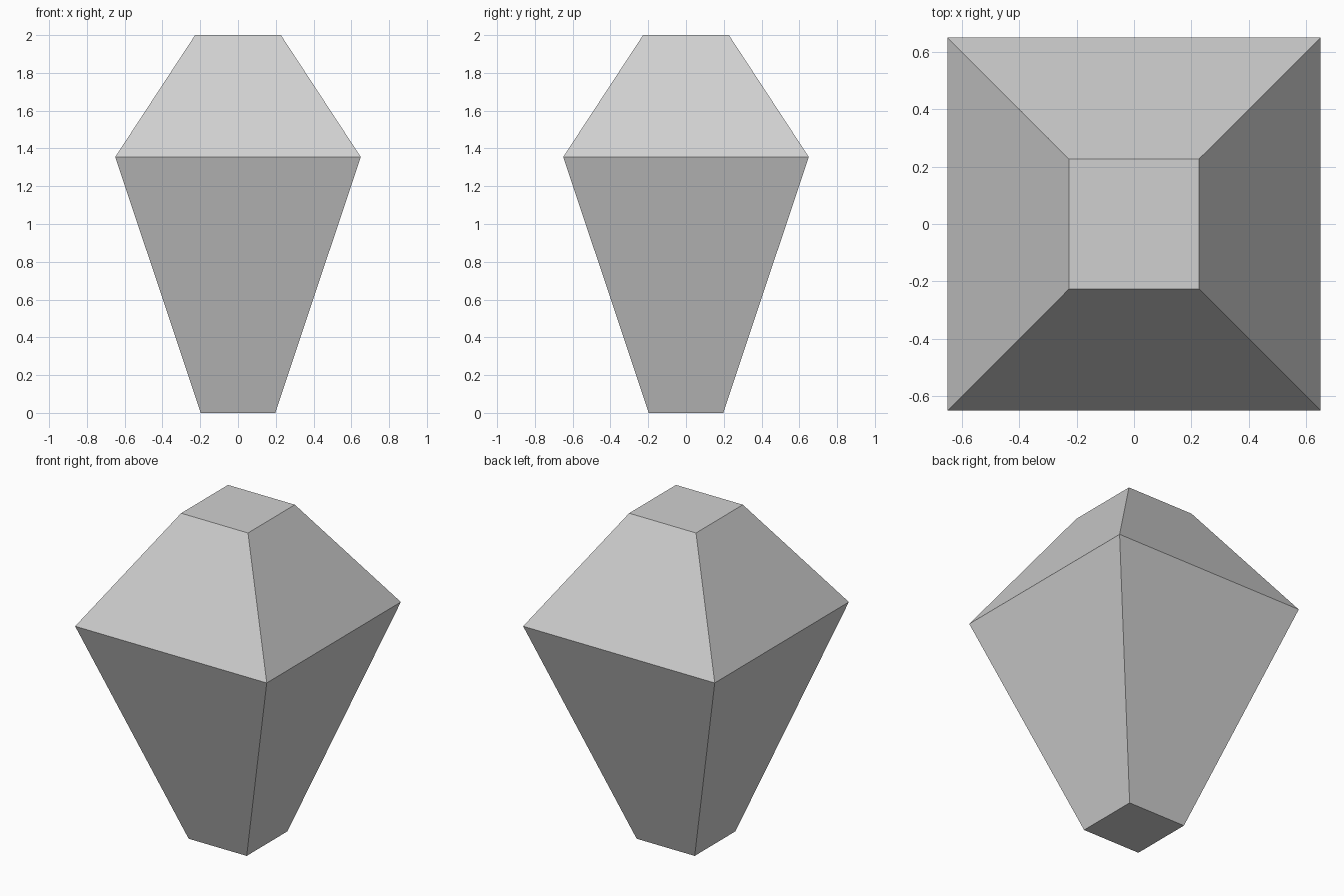
import bpy
import bmesh

cube = bpy.data.objects.get("Cube")
if cube:
    bpy.data.objects.remove(cube, do_unlink=True)

# Single flat colour
COLOUR = (0.63, 0.63, 0.63, 1.0)
grey = bpy.data.materials.new("light_grey")
grey.use_nodes = True
grey.diffuse_color = COLOUR
grey.node_tree.nodes["Principled BSDF"].inputs["Base Color"].default_value = COLOUR

# Square cross-sections from base to top: (half width, height)
SECTIONS = [(0.197, 0.0), (0.65, 1.355), (0.227, 2.0)]
CORNERS = [(-1, -1), (1, -1), (1, 1), (-1, 1)]

bm = bmesh.new()
rings = [[bm.verts.new((sx * half, sy * half, z)) for sx, sy in CORNERS]
         for half, z in SECTIONS]

# Sloping sides between neighbouring sections
for lower, upper in zip(rings, rings[1:]):
    for i in range(4):
        j = (i + 1) % 4
        bm.faces.new((lower[i], lower[j], upper[j], upper[i]))

# Flat base and top
bm.faces.new(rings[0][::-1])
bm.faces.new(rings[-1])
bmesh.ops.recalc_face_normals(bm, faces=bm.faces)

mesh = bpy.data.meshes.new("faceted_gem")
bm.to_mesh(mesh)
bm.free()
mesh.materials.append(grey)
gem = bpy.data.objects.new("faceted_gem", mesh)
bpy.context.collection.objects.link(gem)
